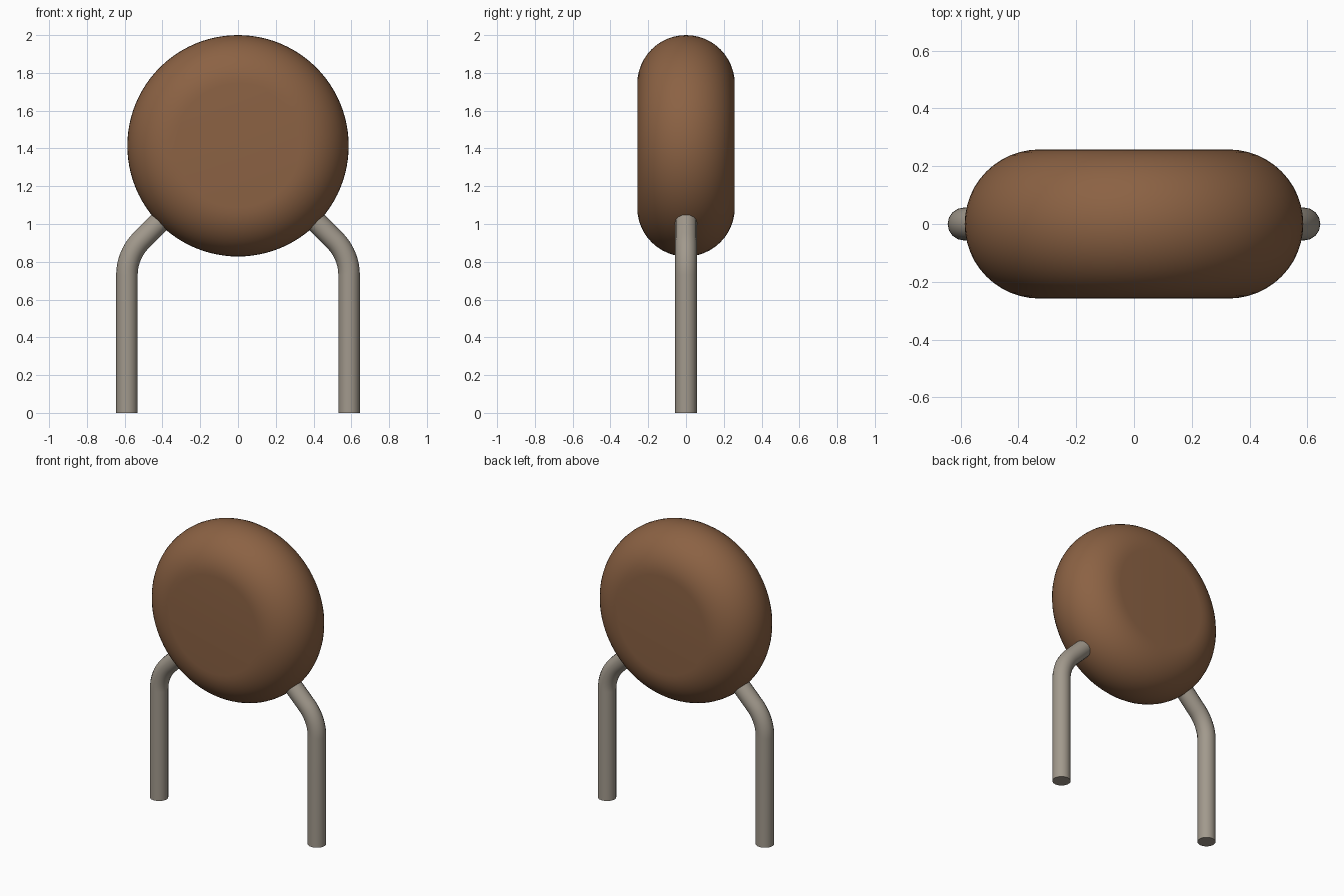
import bpy
import bmesh
import math
from mathutils import Matrix, Vector

cube = bpy.data.objects.get("Cube")
if cube:
    bpy.data.objects.remove(cube, do_unlink=True)


def make_material(name, rgb):
    mat = bpy.data.materials.new(name)
    mat.use_nodes = True
    colour = (*rgb, 1.0)
    mat.diffuse_color = colour
    mat.node_tree.nodes["Principled BSDF"].inputs["Base Color"].default_value = colour
    return mat


def smooth(obj):
    bpy.ops.object.select_all(action="DESELECT")
    obj.select_set(True)
    bpy.context.view_layer.objects.active = obj
    bpy.ops.object.shade_smooth_by_angle(angle=math.radians(40))


brown = make_material("brown coating", (0.26, 0.122, 0.057))
metal = make_material("warm grey metal", (0.36, 0.32, 0.265))

# Body: flat disc with a fully rounded rim, turned around the y axis
RADIUS, HALF, CENTRE_Z = 0.586, 0.258, 1.414
FLAT = RADIUS - HALF
STEPS, SEGMENTS = 24, 96

bm = bmesh.new()
profile = [(0, -HALF)]
for i in range(STEPS + 1):
    a = -math.pi / 2 + math.pi * i / STEPS
    profile.append((FLAT + HALF * math.cos(a), HALF * math.sin(a)))
profile.append((0, HALF))
verts = [bm.verts.new((r, y, 0)) for r, y in profile]
edges = [bm.edges.new(pair) for pair in zip(verts, verts[1:])]
bmesh.ops.spin(bm, geom=verts + edges, cent=(0, 0, 0), axis=(0, 1, 0),
               angle=2 * math.pi, steps=SEGMENTS)
bmesh.ops.remove_doubles(bm, verts=bm.verts, dist=1e-4)
bmesh.ops.recalc_face_normals(bm, faces=bm.faces)
bmesh.ops.transform(bm, matrix=Matrix.Translation((0, 0, CENTRE_Z)), verts=bm.verts)
mesh = bpy.data.meshes.new("disc_body")
bm.to_mesh(mesh)
bm.free()
body = bpy.data.objects.new("disc_body", mesh)
bpy.context.collection.objects.link(body)
mesh.materials.append(brown)
smooth(body)

# Wire legs: straight up, then a 45 degree bend running into the body
LEG_X, BEND_Z, BEND_R, WIRE_R = 0.588, 0.73, 0.26, 0.057


def make_leg(name, side):
    path = [Vector((LEG_X, 0, 0))]
    for i in range(13):
        a = math.pi / 4 * i / 12
        path.append(Vector((LEG_X - BEND_R + BEND_R * math.cos(a), 0,
                            BEND_Z + BEND_R * math.sin(a))))
    path.append(path[-1] + Vector((-0.22, 0, 0.22)))

    curve = bpy.data.curves.new(name, "CURVE")
    curve.dimensions = "3D"
    curve.bevel_depth = WIRE_R
    curve.bevel_resolution = 6
    curve.use_fill_caps = True
    spline = curve.splines.new("POLY")
    spline.points.add(len(path) - 1)
    for point, co in zip(spline.points, path):
        point.co = (side * co.x, co.y, co.z, 1)
    curve.materials.append(metal)

    leg = bpy.data.objects.new(name, curve)
    bpy.context.collection.objects.link(leg)
    bpy.ops.object.select_all(action="DESELECT")
    leg.select_set(True)
    bpy.context.view_layer.objects.active = leg
    bpy.ops.object.convert(target="MESH")
    smooth(bpy.context.view_layer.objects.active)


make_leg("left_leg", 1)
make_leg("right_leg", -1)
